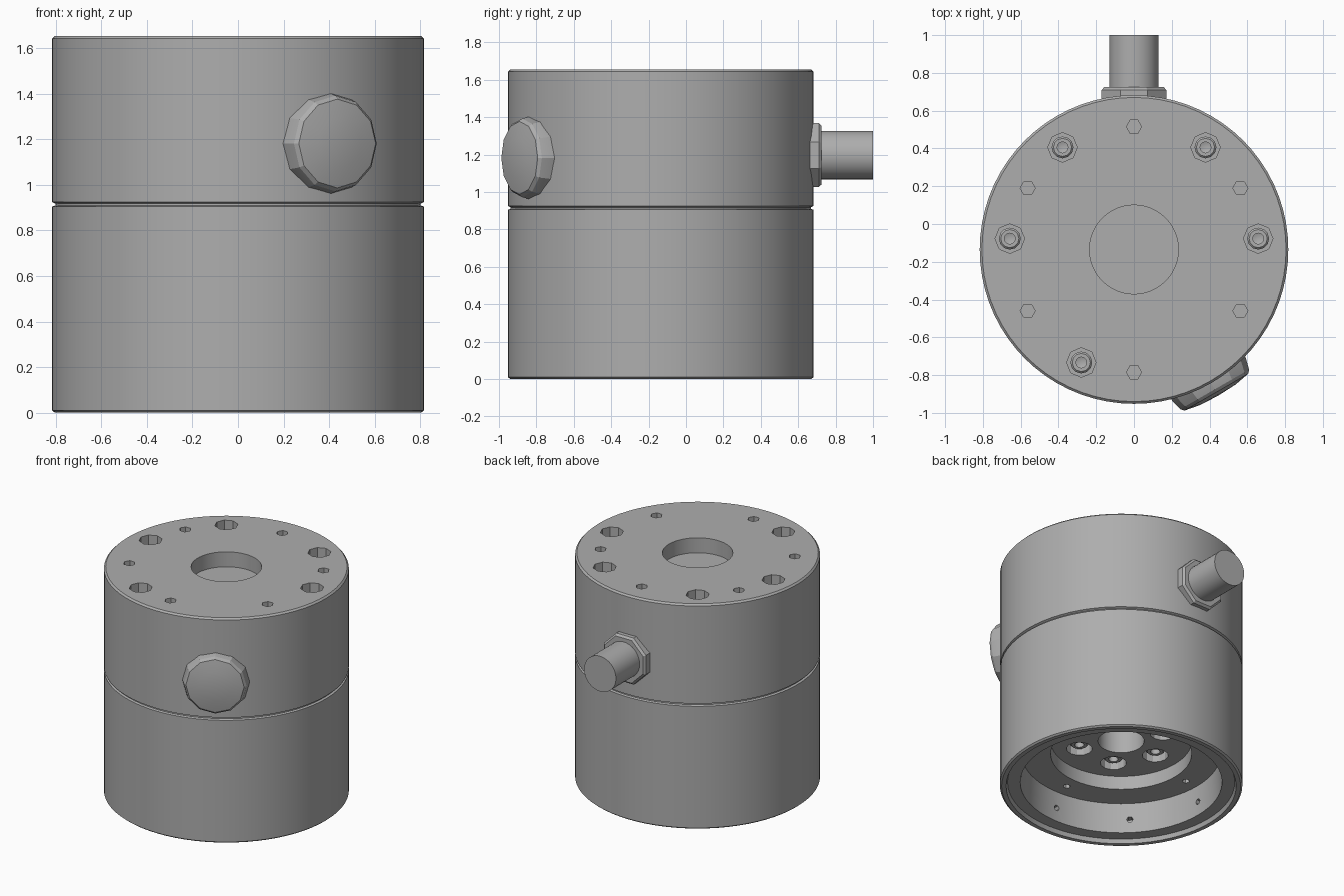
import bpy, bmesh
from math import sin, cos, pi, radians
from mathutils import Vector, Matrix

old = bpy.data.objects.get("Cube")
if old:
    bpy.data.objects.remove(old, do_unlink=True)

AXIS = Vector((0, -0.135, 0))

grey = bpy.data.materials.new("machined grey")
grey.use_nodes = True
COLOUR = (0.42, 0.42, 0.42, 1)
grey.diffuse_color = COLOUR
grey.node_tree.nodes["Principled BSDF"].inputs["Base Color"].default_value = COLOUR


def lathe(bm, profile, sides, matrix, phase=0.0):
    """Turn (radius, height) points about the local z axis, closing both ends."""
    rings = []
    for r, h in profile:
        if r == 0:
            rings.append([bm.verts.new(matrix @ Vector((0, 0, h)))])
        else:
            rings.append([bm.verts.new(matrix @ Vector((r * cos(a), r * sin(a), h)))
                          for a in (phase + 2 * pi * i / sides for i in range(sides))])
    for a, b in zip(rings, rings[1:]):
        for i in range(sides):
            j = (i + 1) % sides
            if len(a) == 1:
                bm.faces.new((a[0], b[j], b[i]))
            elif len(b) == 1:
                bm.faces.new((a[i], a[j], b[0]))
            else:
                bm.faces.new((a[i], a[j], b[j], b[i]))


def finish(name, bm):
    bmesh.ops.recalc_face_normals(bm, faces=bm.faces)
    mesh = bpy.data.meshes.new(name)
    bm.to_mesh(mesh)
    bm.free()
    mesh.materials.append(grey)
    ob = bpy.data.objects.new(name, mesh)
    bpy.context.collection.objects.link(ob)
    return ob


def smooth(ob, degrees=25):
    bpy.ops.object.select_all(action="DESELECT")
    ob.select_set(True)
    bpy.context.view_layer.objects.active = ob
    bpy.ops.object.shade_smooth_by_angle(angle=radians(degrees))


def polar(radius, degrees, z):
    a = radians(degrees)
    return Matrix.Translation(AXIS + Vector((radius * cos(a), radius * sin(a), z)))


def outward(degrees, z):
    """Local z points away from the housing axis."""
    d = Vector((cos(radians(degrees)), sin(radians(degrees)), 0))
    turn = d.to_track_quat("Z", "Y").to_matrix().to_4x4()
    return Matrix.Translation(AXIS + Vector((0, 0, z))) @ turn


def rod(bm, r, h0, h1, sides, matrix):
    lathe(bm, [(0, h0), (r, h0), (r, h1), (0, h1)], sides, matrix)


# Housing: stepped cavity below, groove at mid height, shallow bore on top
R, TOP, FLOOR = 0.817, 1.655, 0.35
bm = bmesh.new()
lathe(bm, [(0, 0.95), (0.155, 0.95), (0.155, FLOOR), (0.475, FLOOR), (0.475, 0.25),
           (0.67, 0.25), (0.68, 0.03), (0.765, 0.03), (0.775, 0), (R - 0.012, 0),
           (R, 0.01), (R, 0.905), (R - 0.015, 0.91), (R - 0.015, 0.918), (R, 0.925),
           (R, TOP - 0.012), (R - 0.012, TOP), (0.235, TOP), (0.235, TOP - 0.11),
           (0, TOP - 0.11)], 72, Matrix.Translation(AXIS))
housing = finish("housing", bm)

# Hole pattern, cut in one go
top_bolts = [polar(0.66, a, TOP) for a in (5, 55, 125, 175, 245)]
inner_bolts = [polar(0.3, 60 * k, FLOOR) @ Matrix.Rotation(pi, 4, "X") for k in range(6)]
bm = bmesh.new()
for m in top_bolts:
    rod(bm, 0.078, -0.2, 0.05, 8, m)
for m in inner_bolts:
    rod(bm, 0.088, -0.1, 0.05, 12, m)
for k in range(6):
    rod(bm, 0.04, -0.12, 0.05, 6, polar(0.65, 30 + 60 * k, TOP))
for k in range(8):
    rod(bm, 0.022, 0.62, 0.72, 6, outward(45 * k, 0.13))
for k in range(4):
    rod(bm, 0.025, -0.05, 0.06, 6, polar(0.57, 90 * k, 0.25))
cutter = finish("hole_cutter", bm)
cutter.hide_render = True
mod = housing.modifiers.new("holes", "BOOLEAN")
mod.operation = "DIFFERENCE"
mod.solver = "EXACT"
mod.object = cutter
bpy.context.view_layer.objects.active = housing
bpy.ops.object.modifier_apply(modifier=mod.name)
bpy.data.objects.remove(cutter, do_unlink=True)
smooth(housing)


# Socket head screws sunk in their counterbores
def screws(name, places, r, base, crown):
    bm = bmesh.new()
    for m in places:
        lathe(bm, [(0, base), (r, base), (r, crown - 0.01), (r - 0.01, crown),
                   (r * 0.5, crown), (r * 0.5, crown - 0.04), (0, crown - 0.05)], 12, m)
    smooth(finish(name, bm), 35)


screws("top_screws", top_bolts, 0.058, -0.21, -0.1)
screws("inner_screws", inner_bolts, 0.065, -0.11, -0.03)

# Domed plug on the front left side
bm = bmesh.new()
lathe(bm, [(0, 0.7), (0.225, 0.7), (0.225, 0.795), (0.21, 0.855), (0.195, 0.872),
           (0.11, 0.888), (0, 0.893)], 12, outward(-60, 1.182))
smooth(finish("side_plug", bm), 20)

# Cable outlet at the back: nut and stem
bm = bmesh.new()
lathe(bm, [(0, 0.76), (0.185, 0.76), (0.185, 0.845), (0.17, 0.86), (0, 0.86)],
      8, outward(90, 1.197), pi / 8)
finish("outlet_nut", bm)
bm = bmesh.new()
rod(bm, 0.13, 0.8, 1.135, 32, outward(90, 1.197))
smooth(finish("outlet_stem", bm))
